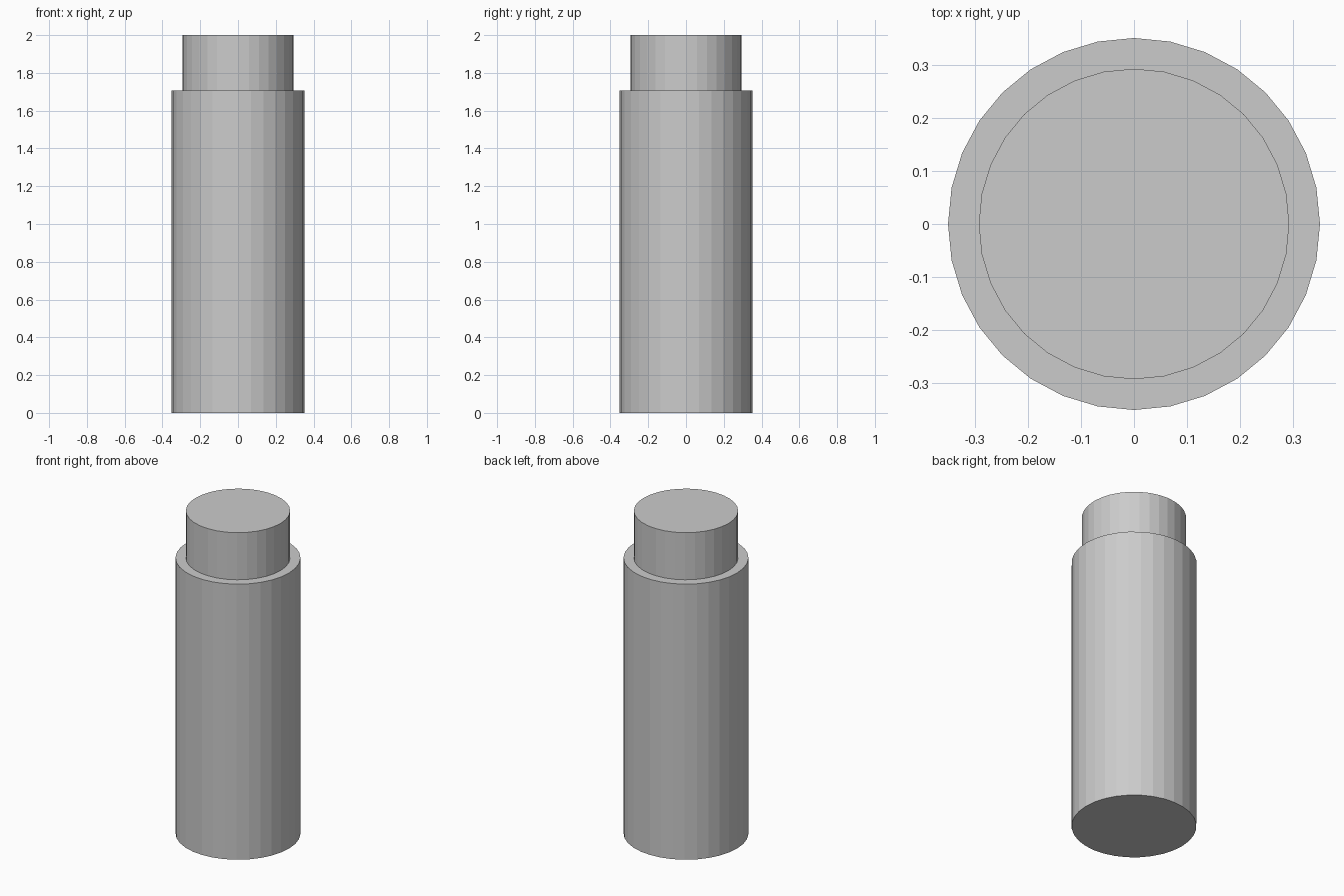
import bpy

if "Cube" in bpy.data.objects:
    bpy.data.objects.remove(bpy.data.objects["Cube"])


def cylinder(name, radius, z0, z1):
    bpy.ops.mesh.primitive_cylinder_add(
        vertices=32, radius=radius, depth=z1 - z0, location=(0, 0, (z0 + z1) / 2))
    bpy.context.object.name = name


# Wide main body
cylinder("body", 0.351, 0.0, 1.708)
# Narrower cap resting on the shoulder
cylinder("cap", 0.293, 1.708, 2.0)
